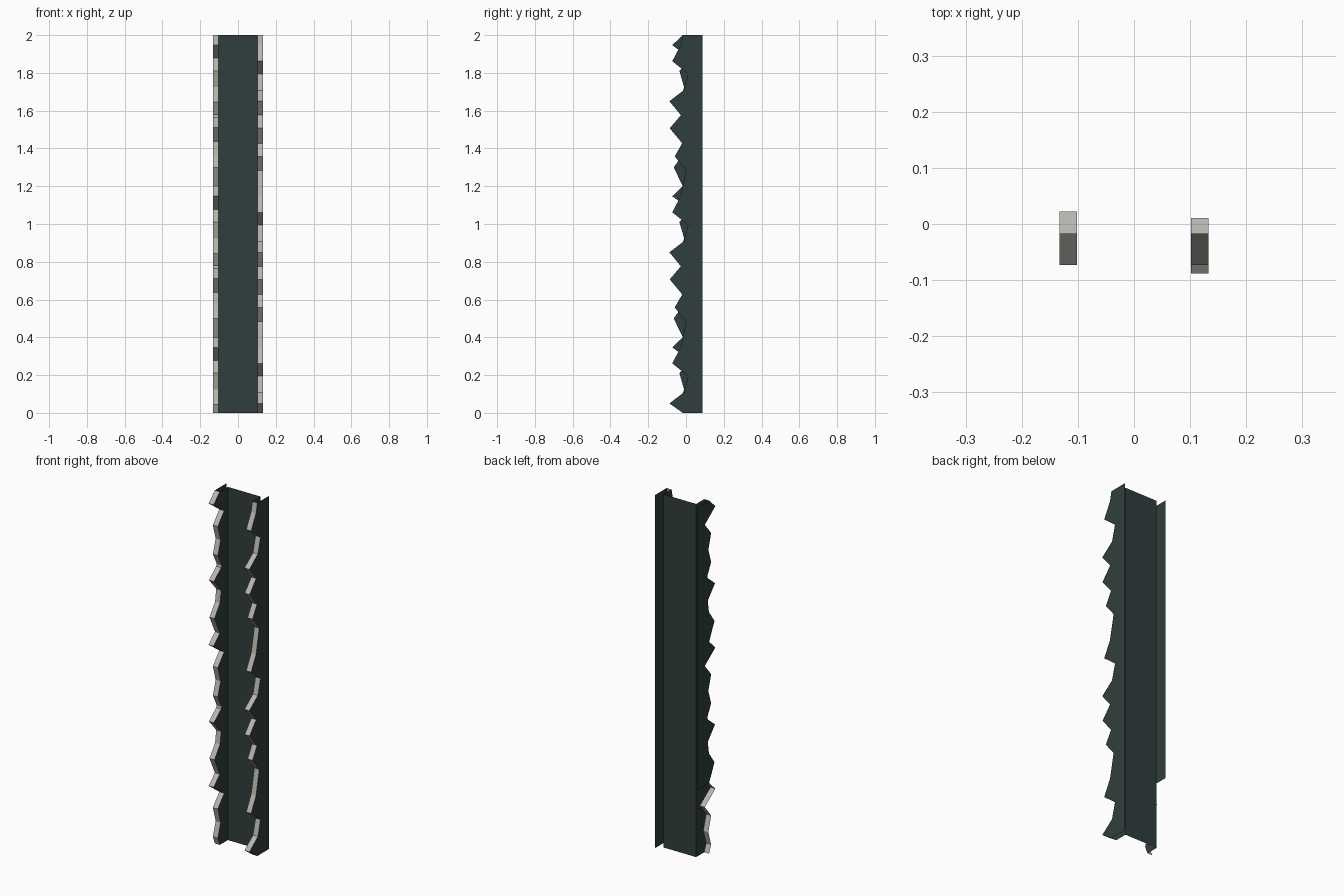
import bpy

if "Cube" in bpy.data.objects:
    bpy.data.objects.remove(bpy.data.objects["Cube"])

# Colours
def material(name, rgb):
    m = bpy.data.materials.new(name)
    m.diffuse_color = (*rgb, 1)
    m.use_nodes = True
    m.node_tree.nodes["Principled BSDF"].inputs["Base Color"].default_value = m.diffuse_color
    return m

TEAL = material("dark teal", (0.030, 0.048, 0.047))
STONE = material("pale grey", (0.47, 0.46, 0.42))

HEIGHT, PERIOD = 2.0, 0.8
INNER_X, OUTER_X = 0.102, 0.133
PLATE_Y, BACK_Y = 0.055, 0.088
END_Y = -0.017

# Ragged edge: (distance below the top of a repeat, y)
LEFT = [(0, END_Y), (.053, -.073), (.122, .022), (.19, -.035), (.276, -.01),
        (.355, -.035), (.42, -.002), (.435, -.005), (.488, -.07),
        (.562, -.005), (.63, -.015), (.70, -.065)]
RIGHT = [(0, END_Y), (.053, -.028), (.138, -.073), (.205, .011), (.292, -.012),
         (.35, -.088), (.424, -.027), (.493, -.086), (.573, -.02),
         (.642, -.06), (.716, 0.0)]


def edge_profile(repeat):
    """Repeat the ragged edge down the full height, ending at the floor."""
    pts = []
    for k in range(3):
        for d, y in repeat:
            z = HEIGHT - k * PERIOD - d
            if z > 0.005:
                pts.append((y, z))
    return pts + [(END_Y, 0.0)]


def ribbon(name, a, b, mat):
    """Sheet of quads between two matching point rows."""
    n = len(a)
    faces = [(i, i + 1, n + i + 1, n + i) for i in range(n - 1)]
    me = bpy.data.meshes.new(name)
    me.from_pydata(a + b, [], faces)
    me.materials.append(mat)
    ob = bpy.data.objects.new(name, me)
    bpy.context.collection.objects.link(ob)
    return ob


def sheet(name, x, profile, back_y, facing):
    """Side wall from the ragged edge to a straight back edge."""
    front = [(x, y, z) for y, z in profile]
    back = [(x, back_y, z) for y, z in profile]
    if facing < 0:
        front, back = back, front
    return ribbon(name, front, back, TEAL)


# Back plate of the channel
ribbon("back_plate",
       [(-INNER_X, PLATE_Y, HEIGHT), (-INNER_X, PLATE_Y, 0)],
       [(INNER_X, PLATE_Y, HEIGHT), (INNER_X, PLATE_Y, 0)], TEAL)

# Double side walls with a broken pale edge between them
for side, s, repeat in (("left", -1, LEFT), ("right", 1, RIGHT)):
    prof = edge_profile(repeat)
    xi, xo = s * INNER_X, s * OUTER_X
    sheet(side + "_inner_wall", xi, prof, PLATE_Y, -s)
    # The left outer wall stops above the last half repeat
    outer = prof
    if s < 0:
        outer = [p for p in prof if p[1] > 0.41] + [(END_Y, 0.4)]
    sheet(side + "_outer_wall", xo, outer, BACK_Y, s)
    xa, xb = min(xi, xo), max(xi, xo)
    ribbon(side + "_broken_edge",
           [(xa, y, z) for y, z in prof],
           [(xb, y, z) for y, z in prof], STONE)
